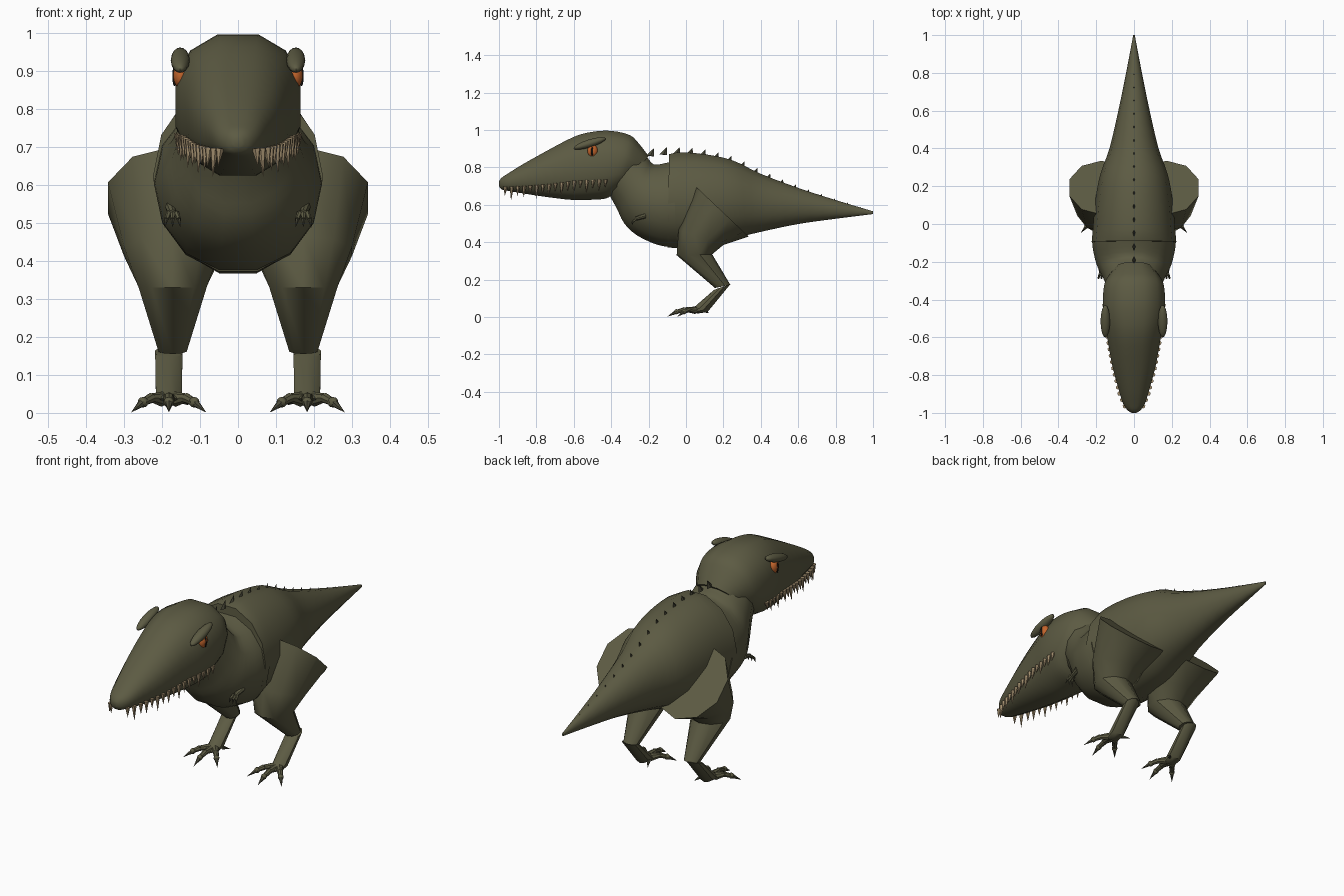
import bpy, bmesh, math
from mathutils import Vector, Matrix

if "Cube" in bpy.data.objects:
    bpy.data.objects.remove(bpy.data.objects["Cube"])


def material(name, rgb):
    m = bpy.data.materials.new(name)
    m.diffuse_color = (*rgb, 1)
    m.use_nodes = True
    m.node_tree.nodes["Principled BSDF"].inputs["Base Color"].default_value = m.diffuse_color
    return m


SKIN = material("olive skin", (0.108, 0.104, 0.056))
CLAW = material("dark claw", (0.07, 0.068, 0.042))
TOOTH = material("tan tooth", (0.36, 0.27, 0.155))
IRIS = material("orange iris", (0.55, 0.13, 0.025))
PUPIL = material("black pupil", (0.01, 0.008, 0.006))


def finish(name, bm, mat, angle=40):
    bmesh.ops.recalc_face_normals(bm, faces=bm.faces)
    me = bpy.data.meshes.new(name)
    bm.to_mesh(me)
    bm.free()
    me.materials.append(mat)
    ob = bpy.data.objects.new(name, me)
    bpy.context.collection.objects.link(ob)
    if angle:
        bpy.ops.object.select_all(action='DESELECT')
        ob.select_set(True)
        bpy.context.view_layer.objects.active = ob
        bpy.ops.object.shade_smooth_by_angle(angle=math.radians(angle))
    return ob


def spline(rows, steps):
    """Smooth the ring list with a Catmull-Rom curve."""
    out = []
    for i in range(len(rows) - 1):
        p = [rows[max(0, min(len(rows) - 1, i + k))] for k in (-1, 0, 1, 2)]
        for s in range(steps):
            t = s / steps
            out.append([0.5 * (2 * b + (c - a) * t + (2 * a - 5 * b + 4 * c - d) * t * t
                               + (3 * b - a - 3 * c + d) * t ** 3) for a, b, c, d in zip(*p)])
    return out + [rows[-1]]


def loft(name, rows, n, cx=0.0, steps=1, offset=0.5, power=1.0, angle=40):
    """Rows: top y, top z, bottom y, bottom z, half width."""
    bm = bmesh.new()
    rings = []
    sp = lambda v: math.copysign(abs(v) ** power, v)
    kc = max(abs(sp(math.cos((i + offset) * math.tau / n))) for i in range(n))
    ks = max(abs(sp(math.sin((i + offset) * math.tau / n))) for i in range(n))
    for ty, tz, by, bz, w in spline(rows, steps):
        ring = []
        for i in range(n):
            a = (i + offset) * math.tau / n
            c, s = sp(math.cos(a)) / kc, sp(math.sin(a)) / ks
            ring.append(bm.verts.new((cx + w * s, (ty + by) / 2 + c * (ty - by) / 2,
                                      (tz + bz) / 2 + c * (tz - bz) / 2)))
        rings.append(ring)
    for r, q in zip(rings, rings[1:]):
        for i in range(n):
            bm.faces.new((r[i], r[(i + 1) % n], q[(i + 1) % n], q[i]))
    bm.faces.new(rings[0])
    bm.faces.new(rings[-1])
    return finish(name, bm, SKIN, angle)


def add_cone(bm, p, q, r1, r2=0.0, n=6):
    p, q = Vector(p), Vector(q)
    d = q - p
    mat = Matrix.Translation((p + q) / 2) @ d.to_track_quat('Z', 'Y').to_matrix().to_4x4()
    bmesh.ops.create_cone(bm, cap_ends=True, segments=n, radius1=r1, radius2=r2,
                          depth=d.length, matrix=mat)


def ellipsoid(name, loc, size, mat, tilt=0.0):
    bm = bmesh.new()
    m = Matrix.Translation(loc) @ Matrix.Rotation(tilt, 4, 'X') @ Matrix.Diagonal((*size, 1))
    bmesh.ops.create_uvsphere(bm, u_segments=16, v_segments=10, radius=1, matrix=m)
    return finish(name, bm, mat, 60)


# Trunk and tail
loft("body", [
    (1.0, .565, 1.0, .55, .004), (.8, .625, .8, .525, .042), (.6, .69, .6, .497, .083),
    (.4, .765, .4, .455, .13), (.25, .837, .28, .425, .178), (.1, .87, .15, .385, .205),
    (-.03, .88, .0, .367, .217), (-.09, .87, -.1, .372, .224)], 14, steps=3)

# Neck and chest
loft("neck", [
    (-.07, .835, -.05, .37, .221), (-.1, .825, -.15, .385, .219), (-.17, .815, -.26, .435, .198),
    (-.205, .85, -.33, .50, .172), (-.24, .88, -.37, .58, .155),
    (-.28, .92, -.42, .67, .14)], 14, steps=3)

# Head with closed jaw
loft("head", [
    (-1.0, .725, -1.0, .70, .012), (-.985, .745, -.985, .682, .035),
    (-.95, .768, -.95, .674, .058), (-.88, .812, -.88, .662, .08),
    (-.75, .885, -.75, .642, .115), (-.6, .963, -.6, .625, .142),
    (-.5, .99, -.5, .627, .161), (-.4, .995, -.43, .633, .165), (-.3, .972, -.39, .655, .159),
    (-.25, .925, -.36, .675, .143), (-.2, .86, -.32, .70, .11)], 12, steps=3, power=.86)

# Back spikes, smaller toward the tail
bm = bmesh.new()
ridge = [(-.2, .865), (-.1, .875), (0, .875), (.1, .866), (.25, .832), (.4, .76),
         (.6, .685), (.8, .62), (1, .56)]
for i in range(17):
    y = -.19 + .07 * i
    k = 1 - i / 21
    for (y0, z0), (y1, z1) in zip(ridge, ridge[1:]):
        if y0 <= y <= y1:
            z = z0 + (z1 - z0) * (y - y0) / (y1 - y0)
    base = [bm.verts.new(v) for v in ((0, y - .025 * k, z - .004), (.01 * k, y, z - .004),
                                      (0, y + .02 * k, z - .008), (-.01 * k, y, z - .004))]
    tip = bm.verts.new((0, y + .018 * k, z + .036 * k))
    bm.faces.new(base)
    for j in range(4):
        bm.faces.new((base[j], base[(j + 1) % 4], tip))
finish("back_spikes", bm, CLAW, 0)

for side, s in (("left", 1), ("right", -1)):
    # Thigh, shin and lower leg
    loft(side + "_thigh", [(.05, .70, .335, .43, .17), (-.04, .465, .2, .385, .128),
                           (-.05, .33, .14, .335, .09), (.155, .155, .237, .172, .037)],
         10, cx=.172 * s, offset=0)
    loft(side + "_lower_leg", [(.15, .145, .237, .175, .036), (.05, .058, .115, .026, .034),
                               (.01, .04, .06, .018, .03)], 10, cx=.182 * s, offset=0)

    # Toes with knuckles, then claws
    bt, bc = bmesh.new(), bmesh.new()
    for x0, x1, y1 in ((.165, .115, -.01), (.182, .182, -.05), (.2, .25, -.01)):
        a = Vector((x0 * s, .05, .036))
        b = Vector((x1 * s, y1, .028))
        m = a.lerp(b, .55) + Vector((0, 0, .008))
        add_cone(bt, a, m, .02, .012, 8)
        add_cone(bt, m, b, .014, .01, 8)
        bmesh.ops.create_uvsphere(bt, u_segments=8, v_segments=6, radius=.014,
                                  matrix=Matrix.Translation(b))
        d = (b - a).normalized()
        add_cone(bc, b, b + d * .05 + Vector((0, 0, -.022)), .012)
    add_cone(bc, (.15 * s, .09, .035), (.13 * s, .125, .02), .01)
    finish(side + "_toes", bt, SKIN)
    finish(side + "_foot_claws", bc, CLAW)

    # Tiny arm with clawed fingers
    bm, bc = bmesh.new(), bmesh.new()
    add_cone(bm, (.15 * s, -.2, .535), (.178 * s, -.23, .542), .02, .015, 8)
    add_cone(bm, (.178 * s, -.215, .542), (.172 * s, -.27, .525), .014, .01, 8)
    for dx in (-.016, 0, .016):
        p = Vector(((.172 + dx * .6) * s, -.265, .527))
        q = Vector(((.172 + dx) * s, -.285, .51))
        add_cone(bm, p, q, .007, .006)
        add_cone(bc, q, q + Vector((dx * .3 * s, -.004, -.022)), .006)
    finish(side + "_arm", bm, SKIN)
    finish(side + "_arm_claws", bc, CLAW)

    # Eye and heavy brow
    ellipsoid(side + "_eye", (.15 * s, -.5, .888), (.021, .028, .034), IRIS)
    ellipsoid(side + "_pupil", (.167 * s, -.502, .886), (.006, .006, .026), PUPIL)
    ellipsoid(side + "_brow", (.152 * s, -.515, .928), (.025, .09, .021), SKIN, .3)

    # Upper teeth, alternating long and short
    bm = bmesh.new()
    rim = [(-.97, .046, .695), (-.9, .076, .698), (-.75, .113, .708), (-.6, .14, .728),
           (-.42, .158, .735)]
    for i in range(17):
        y = -.965 + .0335 * i
        for a, b in zip(rim, rim[1:]):
            if a[0] <= y <= b[0]:
                t = (y - a[0]) / (b[0] - a[0])
                x, z = a[1] + (b[1] - a[1]) * t, a[2] + (b[2] - a[2]) * t
        h = (.045, .072, .05, .06)[i % 4] * (1.05 if i < 12 else .95)
        add_cone(bm, (x * s, y, z), ((x + .004) * s, y - .004, z - h), .012)
    finish(side + "_teeth", bm, TOOTH, 30)
